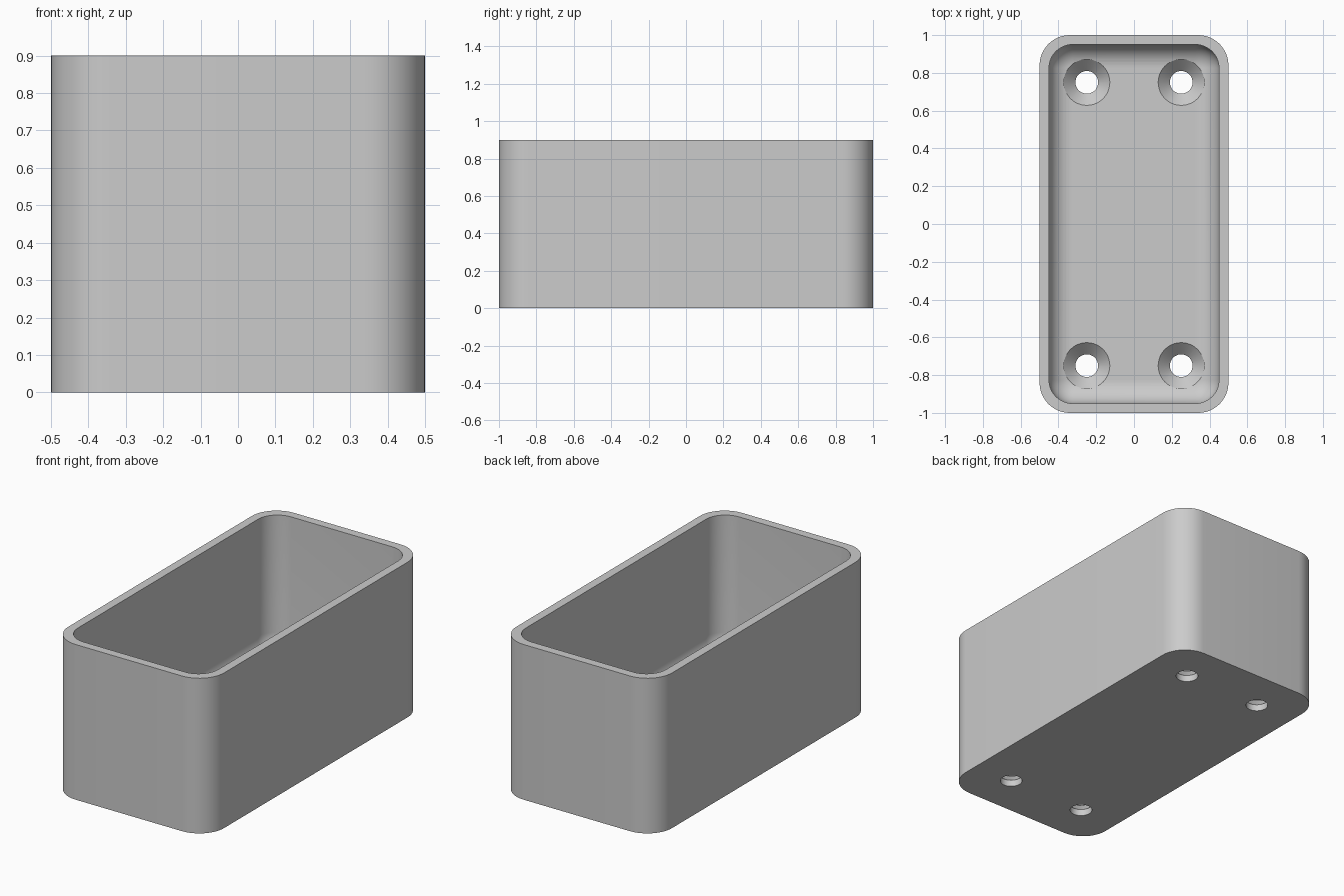
import bpy
import bmesh
from math import sin, cos, pi

if "Cube" in bpy.data.objects:
    bpy.data.objects.remove(bpy.data.objects["Cube"], do_unlink=True)

HALF_X, HALF_Y, HEIGHT = 0.5, 1.0, 0.9
WALL, FLOOR = 0.05, 0.1
OUTER_R, INNER_R, FILLET = 0.16, 0.125, 0.12
HOLE_X, HOLE_Y, HOLE_R, SINK_R = 0.25, 0.75, 0.06, 0.122
STEPS = 12

grey = bpy.data.materials.new("plain grey")
grey.use_nodes = True
colour = (0.6, 0.6, 0.6, 1)
grey.diffuse_color = colour
grey.node_tree.nodes["Principled BSDF"].inputs["Base Color"].default_value = colour


def rounded_ring(bm, inset, radius, z):
    """Closed ring of vertices around a rounded rectangle."""
    cx, cy = HALF_X - inset - radius, HALF_Y - inset - radius
    ring = []
    for quarter, (sx, sy) in enumerate([(1, 1), (-1, 1), (-1, -1), (1, -1)]):
        for i in range(STEPS + 1):
            a = (quarter + i / STEPS) * pi / 2
            ring.append(bm.verts.new((sx * cx + radius * cos(a), sy * cy + radius * sin(a), z)))
    return ring


def circle_ring(bm, x, y, radius, z, sides=48):
    angles = [2 * pi * i / sides for i in range(sides)]
    return [bm.verts.new((x + radius * cos(a), y + radius * sin(a), z)) for a in angles]


def skin(bm, rings):
    """Join successive rings with quads and cap both ends."""
    for low, high in zip(rings, rings[1:]):
        for i in range(len(low)):
            j = (i + 1) % len(low)
            bm.faces.new((low[i], low[j], high[j], high[i]))
    bm.faces.new(rings[0][::-1])
    bm.faces.new(rings[-1])


def make_object(name, bm):
    bmesh.ops.recalc_face_normals(bm, faces=bm.faces[:])
    mesh = bpy.data.meshes.new(name)
    bm.to_mesh(mesh)
    bm.free()
    mesh.materials.append(grey)
    obj = bpy.data.objects.new(name, mesh)
    bpy.context.collection.objects.link(obj)
    return obj


# Box: outer wall, rim, inner wall, filleted floor
bm = bmesh.new()
rings = [rounded_ring(bm, 0, OUTER_R, 0),
         rounded_ring(bm, 0, OUTER_R, HEIGHT),
         rounded_ring(bm, WALL, INNER_R, HEIGHT)]
for i in range(STEPS + 1):
    a = i / STEPS * pi / 2
    inset = FILLET * (1 - cos(a))
    rings.append(rounded_ring(bm, WALL + inset, INNER_R - inset, FLOOR + FILLET * (1 - sin(a))))
skin(bm, rings)
box = make_object("open_box", bm)

# Countersunk screw holes
bm = bmesh.new()
sink_start = FLOOR - (SINK_R - HOLE_R)
for x in (-HOLE_X, HOLE_X):
    for y in (-HOLE_Y, HOLE_Y):
        profile = [(HOLE_R, -0.1), (HOLE_R, sink_start), (SINK_R, FLOOR), (SINK_R, 0.4)]
        skin(bm, [circle_ring(bm, x, y, r, z) for r, z in profile])
cutter = make_object("screw_hole_cutter", bm)
cutter.hide_render = True

cut = box.modifiers.new("screw_holes", "BOOLEAN")
cut.operation = "DIFFERENCE"
cut.solver = "EXACT"
cut.object = cutter
bpy.ops.object.select_all(action="DESELECT")
bpy.context.view_layer.objects.active = box
box.select_set(True)
bpy.ops.object.modifier_apply(modifier=cut.name)
bpy.data.objects.remove(cutter, do_unlink=True)

# Soft curves with crisp rim and hole edges
bpy.ops.object.shade_smooth_by_angle(angle=pi / 6)
